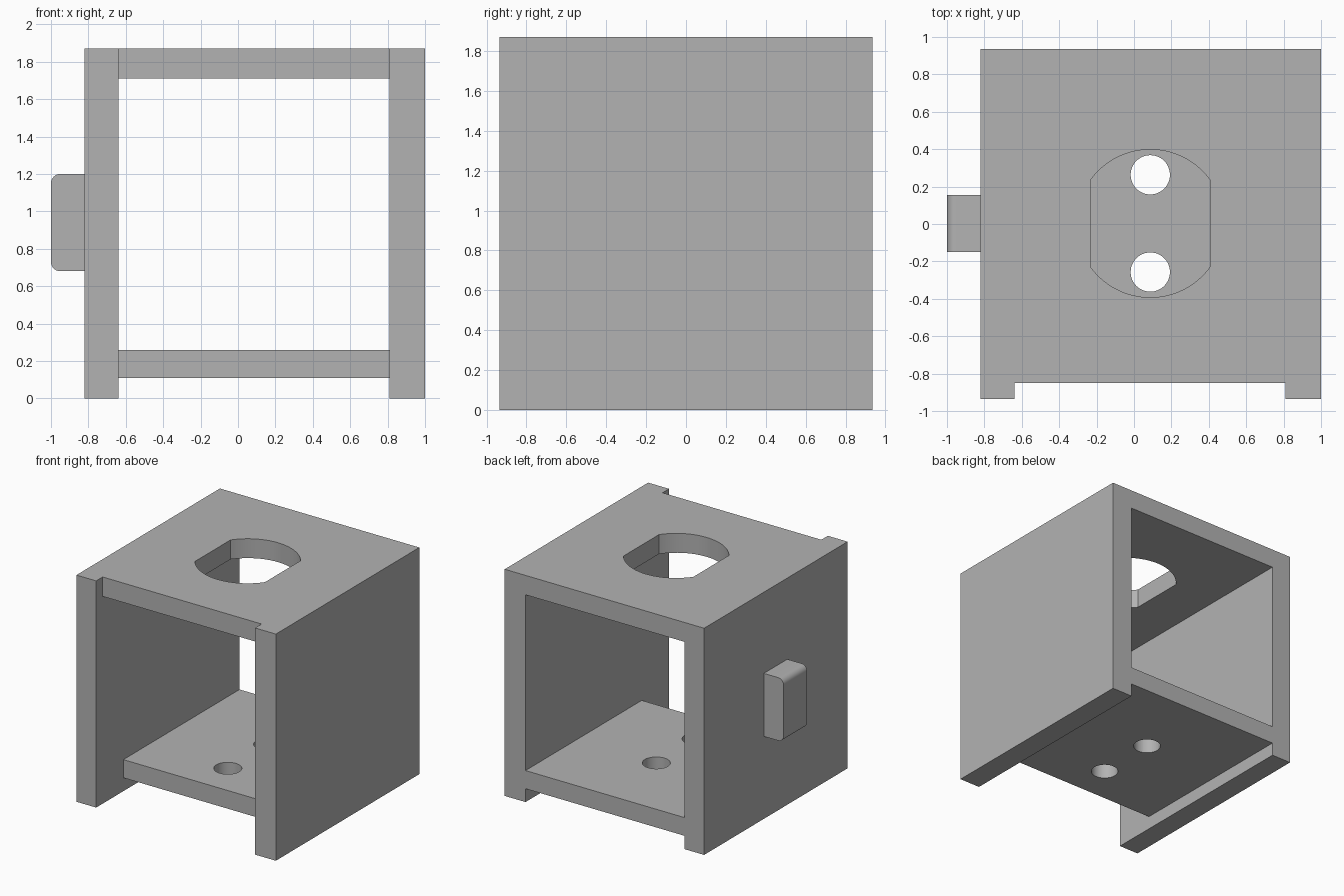
import bpy, bmesh
from math import sin, cos, pi, radians
from mathutils import Vector

if "Cube" in bpy.data.objects:
    bpy.data.objects.remove(bpy.data.objects["Cube"], do_unlink=True)

grey = bpy.data.materials.new("light_grey")
grey.use_nodes = True
grey.diffuse_color = (0.45, 0.45, 0.45, 1)
grey.node_tree.nodes["Principled BSDF"].inputs["Base Color"].default_value = (0.45, 0.45, 0.45, 1)


def prism(name, points, offset):
    """Extrude a closed outline of 3D points along an offset."""
    bm = bmesh.new()
    face = bm.faces.new([bm.verts.new(p) for p in points])
    new = bmesh.ops.extrude_face_region(bm, geom=[face], use_keep_orig=True)["geom"]
    bmesh.ops.translate(bm, vec=Vector(offset),
                        verts=[g for g in new if isinstance(g, bmesh.types.BMVert)])
    bmesh.ops.recalc_face_normals(bm, faces=bm.faces)
    mesh = bpy.data.meshes.new(name)
    bm.to_mesh(mesh)
    bm.free()
    mesh.materials.append(grey)
    obj = bpy.data.objects.new(name, mesh)
    bpy.context.collection.objects.link(obj)
    return obj


def box(name, x, y, z):
    base = [(x[0], y[0], z[0]), (x[1], y[0], z[0]), (x[1], y[1], z[0]), (x[0], y[1], z[0])]
    return prism(name, base, (0, 0, z[1] - z[0]))


def activate(obj):
    bpy.ops.object.select_all(action='DESELECT')
    obj.select_set(True)
    bpy.context.view_layer.objects.active = obj


def cut(obj, outline, z, height):
    """Cut an upright hole with the given outline."""
    cutter = prism("hole_cutter", [(x, y, z) for x, y in outline], (0, 0, height))
    mod = obj.modifiers.new("hole", 'BOOLEAN')
    mod.operation, mod.solver, mod.object = 'DIFFERENCE', 'EXACT', cutter
    activate(obj)
    bpy.ops.object.modifier_apply(modifier=mod.name)
    bpy.data.objects.remove(cutter, do_unlink=True)
    bpy.ops.object.shade_smooth_by_angle(angle=radians(30))


def arc(cx, cy, r, start, end, steps):
    return [(cx + r * cos(start + (end - start) * i / steps),
             cy + r * sin(start + (end - start) * i / steps)) for i in range(steps + 1)]


depth, height = 0.935, 1.87
inner_right, inner_left = -0.64, 0.81
mid_x, mid_y = 0.087, 0.003

# Side walls
box("right_wall", (-0.82, inner_right), (-depth, depth), (0, height))
box("left_wall", (inner_left, 1.0), (-depth, depth), (0, height))

# Top plate with a round opening flattened on two sides
top = box("top_plate", (inner_right, inner_left), (-0.85, depth), (1.71, height))
opening = (arc(mid_x, mid_y, 0.395, radians(36), radians(144), 32)
           + arc(mid_x, mid_y, 0.395, radians(216), radians(324), 32))
cut(top, opening, 1.6, 0.4)

# Raised floor plate, set back from the front, with two screw holes
floor = box("floor_plate", (inner_right, inner_left), (-0.58, depth), (0.11, 0.26))
for side in (-1, 1):
    cut(floor, arc(mid_x, mid_y + side * 0.26, 0.105, 0, 2 * pi, 48)[:-1], 0, 0.4)

# Tab on the right wall, with rounded outer edges
r = 0.05
profile = [(-0.82, 0.68)] + arc(-1 + r, 0.68 + r, r, -pi / 2, -pi, 8)
profile += arc(-1 + r, 1.2 - r, r, pi, pi / 2, 8) + [(-0.82, 1.2)]
tab = prism("side_tab", [(x, -0.15, z) for x, z in profile], (0, 0.306, 0))
activate(tab)
bpy.ops.object.shade_smooth_by_angle(angle=radians(30))
